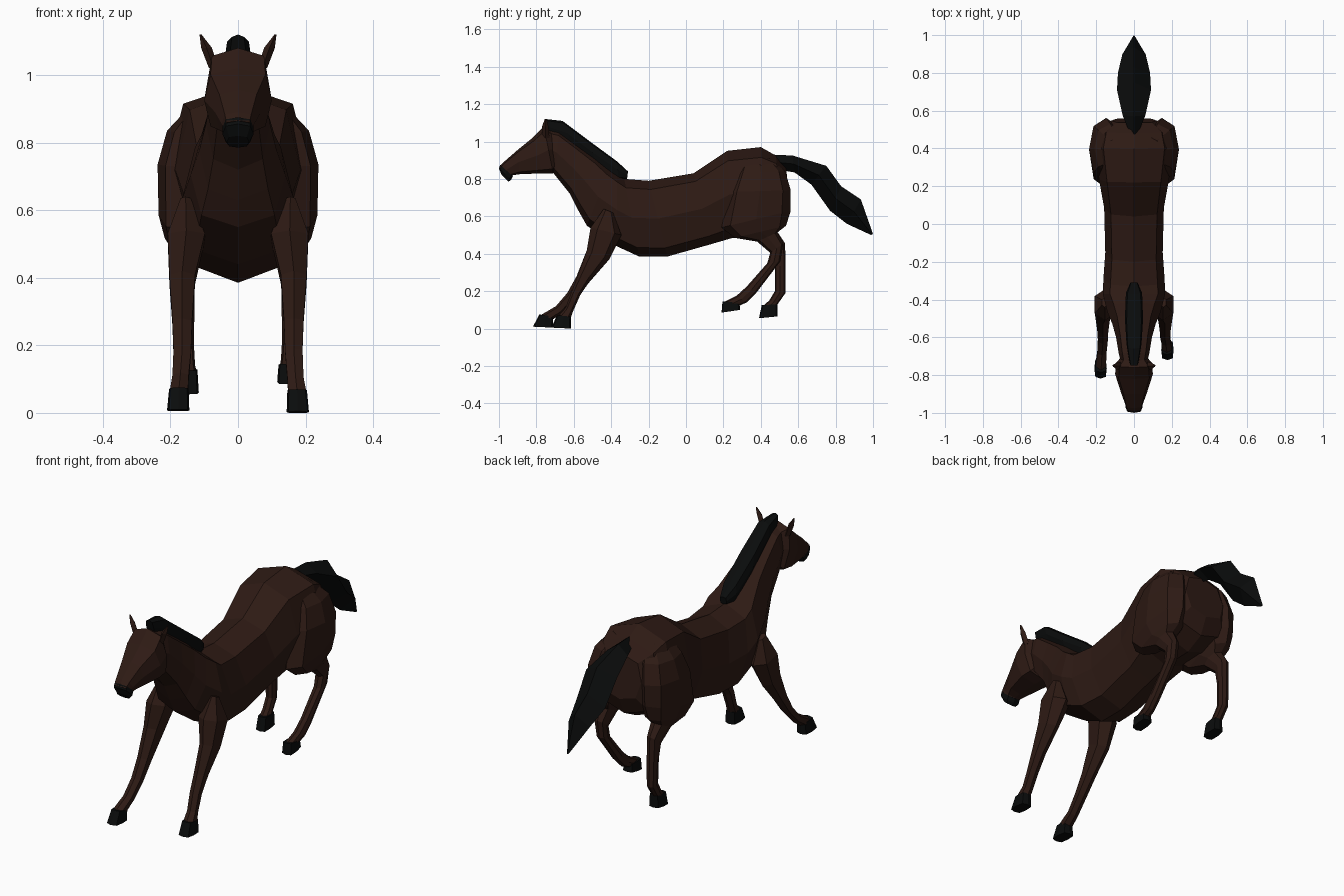
import bpy, bmesh, math


def material(name, color):
    m = bpy.data.materials.new(name)
    m.diffuse_color = (*color, 1)
    return m


BROWN = material("dark_brown_coat", (0.027, 0.0105, 0.007))
BLACK = material("black_hair_and_hoof", (0.003, 0.0035, 0.0035))


def loft(name, rows, mat, sides=8, x=0.0, power=0.85, mirror=1):
    """Each row: two opposite side-view points (y, z, y, z), half width, optional x centre."""
    bm = bmesh.new()
    rings = []
    spread = max(math.sin(2 * math.pi * i / sides) for i in range(sides))
    for row in rows:
        ay, az, by, bz, w = row[:5]
        cx = row[5] if len(row) > 5 else x
        ring = []
        for i in range(sides):
            a = 2 * math.pi * i / sides
            c, s = math.cos(a), math.sin(a) / spread
            c = math.copysign(abs(c) ** power, c)
            s = math.copysign(abs(s) ** power, s)
            ring.append(bm.verts.new((mirror * (cx + w * s),
                                      (ay + by) / 2 + (ay - by) / 2 * c,
                                      (az + bz) / 2 + (az - bz) / 2 * c)))
        rings.append(ring)
    for r, q in zip(rings, rings[1:]):
        for i in range(sides):
            j = (i + 1) % sides
            bm.faces.new((r[i], r[j], q[j], q[i]))
    bm.faces.new(rings[0])
    bm.faces.new(rings[-1])
    bmesh.ops.recalc_face_normals(bm, faces=bm.faces)
    me = bpy.data.meshes.new(name)
    bm.to_mesh(me)
    bm.free()
    me.materials.append(mat)
    ob = bpy.data.objects.new(name, me)
    bpy.context.collection.objects.link(ob)
    return ob


# Trunk and neck, from the rump forward to the poll
loft("body_and_neck", [
    (0.535, 0.86, 0.56, 0.63, 0.12),
    (0.48, 0.925, 0.52, 0.54, 0.19),
    (0.40, 0.97, 0.42, 0.49, 0.21),
    (0.22, 0.95, 0.25, 0.485, 0.185),
    (0.04, 0.83, 0.13, 0.45, 0.158),
    (-0.20, 0.79, -0.10, 0.385, 0.152),
    (-0.33, 0.80, -0.25, 0.385, 0.162),
    (-0.37, 0.83, -0.37, 0.44, 0.165),
    (-0.41, 0.86, -0.53, 0.55, 0.14),
    (-0.48, 0.92, -0.575, 0.63, 0.115),
    (-0.58, 0.99, -0.62, 0.72, 0.095),
    (-0.68, 1.06, -0.70, 0.82, 0.08),
    (-0.75, 1.07, -0.74, 0.87, 0.065),
], BROWN, power=0.75)

# Head and dark muzzle
loft("head", [
    (-0.72, 1.06, -0.69, 0.86, 0.065),
    (-0.76, 1.08, -0.71, 0.83, 0.095),
    (-0.82, 1.02, -0.77, 0.83, 0.10),
    (-0.90, 0.955, -0.89, 0.825, 0.068),
    (-0.975, 0.89, -0.925, 0.82, 0.048),
    (-0.998, 0.865, -0.94, 0.81, 0.042),
], BROWN, power=0.6)
loft("muzzle", [
    (-0.994, 0.875, -0.925, 0.815, 0.046),
    (-1.0, 0.855, -0.935, 0.795, 0.046),
    (-0.985, 0.82, -0.95, 0.785, 0.033),
], BLACK, power=0.7)

# Mane and tail
loft("mane", [
    (-0.31, 0.84, -0.315, 0.80, 0.02),
    (-0.37, 0.895, -0.36, 0.80, 0.043),
    (-0.52, 1.005, -0.48, 0.88, 0.048),
    (-0.66, 1.11, -0.61, 0.98, 0.04),
    (-0.75, 1.12, -0.73, 1.04, 0.022),
], BLACK, sides=8, power=0.6)
loft("tail", [
    (0.46, 0.93, 0.49, 0.85, 0.02),
    (0.57, 0.925, 0.58, 0.835, 0.06),
    (0.75, 0.87, 0.67, 0.77, 0.09),
    (0.83, 0.76, 0.77, 0.63, 0.085),
    (0.935, 0.69, 0.86, 0.56, 0.062),
    (1.0, 0.505, 0.99, 0.50, 0.004),
], BLACK, sides=4, power=1)

# Lower leg poses differ by side; the upper legs are shared
front_upper = [
    (-0.44, 0.64, -0.39, 0.62, 0.015, 0.155),
    (-0.51, 0.54, -0.345, 0.50, 0.055, 0.153),
    (-0.53, 0.42, -0.41, 0.37, 0.038, 0.165),
]
front_lower = {
    "right": [(-0.58, 0.28, -0.51, 0.26, 0.029, 0.165),
              (-0.615, 0.19, -0.565, 0.18, 0.026, 0.165),
              (-0.645, 0.11, -0.605, 0.09, 0.024, 0.17),
              (-0.685, 0.065, -0.615, 0.06, 0.027, 0.175)],
    "left": [(-0.585, 0.28, -0.515, 0.25, 0.029, 0.165),
             (-0.635, 0.19, -0.585, 0.165, 0.026, 0.165),
             (-0.695, 0.12, -0.66, 0.085, 0.024, 0.17),
             (-0.78, 0.07, -0.71, 0.05, 0.027, 0.175)],
}
front_hoof = {
    "right": [(-0.69, 0.07, -0.615, 0.065, 0.029, 0.175),
              (-0.72, 0.005, -0.615, 0.0, 0.033, 0.177)],
    "left": [(-0.785, 0.075, -0.71, 0.065, 0.029, 0.175),
             (-0.818, 0.01, -0.71, 0.005, 0.033, 0.177)],
}
hind_upper = [
    (0.31, 0.92, 0.46, 0.91, 0.05, 0.085),
    (0.27, 0.83, 0.53, 0.84, 0.085, 0.125),
    (0.23, 0.73, 0.56, 0.74, 0.092, 0.146),
    (0.19, 0.54, 0.56, 0.63, 0.085, 0.15),
    (0.26, 0.485, 0.535, 0.55, 0.062, 0.155),
    (0.38, 0.465, 0.49, 0.515, 0.042, 0.158),
]
hind_lower = {
    "right": [(0.45, 0.405, 0.52, 0.455, 0.031, 0.158),
              (0.435, 0.35, 0.505, 0.36, 0.028, 0.157),
              (0.325, 0.225, 0.375, 0.19, 0.025, 0.155),
              (0.27, 0.175, 0.325, 0.14, 0.025, 0.152),
              (0.20, 0.14, 0.28, 0.12, 0.026, 0.148)],
    "left": [(0.46, 0.40, 0.53, 0.455, 0.031, 0.158),
             (0.475, 0.33, 0.532, 0.34, 0.028, 0.157),
             (0.475, 0.20, 0.532, 0.19, 0.025, 0.155),
             (0.445, 0.15, 0.49, 0.13, 0.025, 0.152),
             (0.41, 0.12, 0.485, 0.12, 0.026, 0.148)],
}
hind_hoof = {
    "right": [(0.195, 0.145, 0.285, 0.14, 0.027, 0.147),
              (0.19, 0.085, 0.29, 0.10, 0.031, 0.147)],
    "left": [(0.405, 0.125, 0.488, 0.13, 0.027, 0.147),
             (0.39, 0.055, 0.49, 0.065, 0.031, 0.147)],
}

# Legs, hooves and ears on both sides
for side, sign in (("right", 1), ("left", -1)):
    loft(f"front_leg_{side}", front_upper + front_lower[side], BROWN, 6, mirror=sign)
    loft(f"front_hoof_{side}", front_hoof[side], BLACK, 8, mirror=sign, power=0.5)
    loft(f"hind_leg_{side}", hind_upper + hind_lower[side], BROWN, 8, mirror=sign)
    loft(f"hind_hoof_{side}", hind_hoof[side], BLACK, 8, mirror=sign, power=0.5)
    loft(f"ear_{side}", [
        (-0.77, 1.02, -0.73, 1.02, 0.014, 0.072),
        (-0.77, 1.08, -0.735, 1.08, 0.016, 0.093),
        (-0.755, 1.12, -0.745, 1.12, 0.003, 0.111),
    ], BROWN, 4, mirror=sign)
